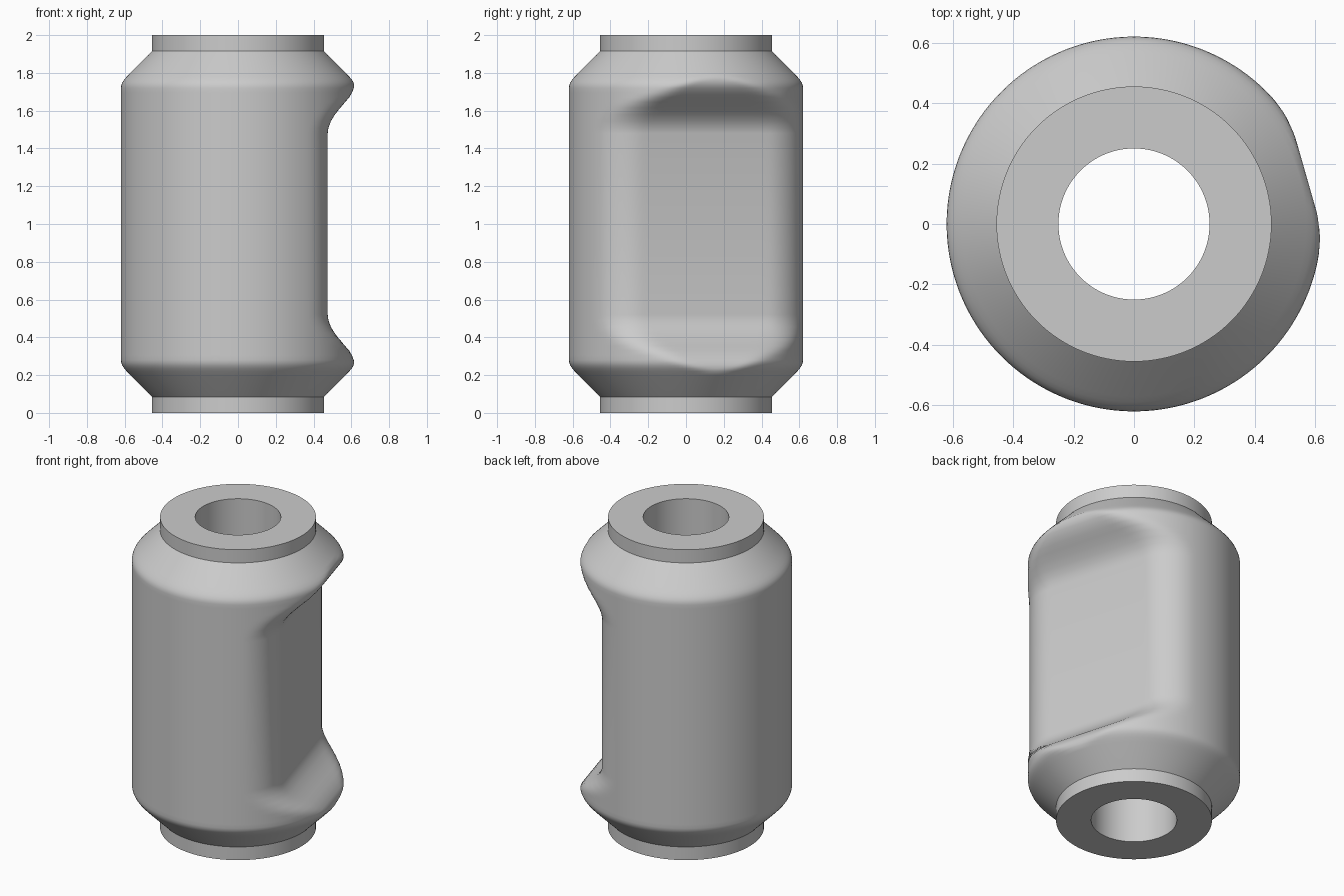
import bpy, bmesh, math

if "Cube" in bpy.data.objects:
    bpy.data.objects.remove(bpy.data.objects["Cube"], do_unlink=True)

SEGMENTS = 192
FLAT_ANGLE = math.radians(16)   # direction the flat recess faces
EDGE_ROUND = 0.25               # rounding between the flat and the barrel
BORE = 0.25

# Half profile from the middle up: height, barrel radius, distance of flat
HALF = [(0.48, 0.62, 0.385), (0.51, 0.62, 0.39), (0.545, 0.62, 0.406),
        (0.58, 0.62, 0.432), (0.615, 0.62, 0.468), (0.645, 0.62, 0.503),
        (0.67, 0.62, 0.535), (0.695, 0.62, 0.56), (0.72, 0.62, 0.58),
        (0.735, 0.618, 0.588), (0.75, 0.612, 0.592), (0.765, 0.602, 0.592),
        (0.78, 0.589, 0.589), (0.80, 0.57, 0.57), (0.915, 0.455, 0.455),
        (1.0, 0.455, 0.455), (1.0, BORE, BORE)]


def section_radius(angle, radius, flat):
    """Polar radius of a circle cut by a flat with rounded edges."""
    if flat >= radius:
        return radius
    a = abs((angle - FLAT_ANGLE + math.pi) % (2 * math.pi) - math.pi)
    cx = flat - EDGE_ROUND
    cy = math.sqrt((radius - EDGE_ROUND) ** 2 - cx ** 2)
    if a <= math.atan2(cy, flat):
        return flat / math.cos(a)
    if a >= math.atan2(cy, cx):
        return radius
    along = cx * math.cos(a) + cy * math.sin(a)
    across = cx * math.sin(a) - cy * math.cos(a)
    return along + math.sqrt(max(EDGE_ROUND ** 2 - across ** 2, 0))


# Closed profile: bottom bore edge, outside, top bore edge
profile = [(1 - u, r, f) for u, r, f in reversed(HALF)]
profile += [(1 + u, r, f) for u, r, f in HALF]

bm = bmesh.new()
rings = []
for z, radius, flat in profile:
    ring = []
    for i in range(SEGMENTS):
        a = 2 * math.pi * i / SEGMENTS
        r = section_radius(a, radius, flat)
        ring.append(bm.verts.new((r * math.cos(a), r * math.sin(a), z)))
    rings.append(ring)

# Skin the rings; the last one joins the first to form the bore
for k, low in enumerate(rings):
    high = rings[(k + 1) % len(rings)]
    for i in range(SEGMENTS):
        j = (i + 1) % SEGMENTS
        bm.faces.new((low[i], low[j], high[j], high[i]))
bmesh.ops.recalc_face_normals(bm, faces=bm.faces)

mesh = bpy.data.meshes.new("recessed_bushing")
bm.to_mesh(mesh)
bm.free()
bushing = bpy.data.objects.new("recessed_bushing", mesh)
bpy.context.collection.objects.link(bushing)

# Plain grey finish
grey = bpy.data.materials.new("light_grey")
grey.use_nodes = True
color = (0.6, 0.6, 0.6, 1)
grey.diffuse_color = color
grey.node_tree.nodes["Principled BSDF"].inputs["Base Color"].default_value = color
mesh.materials.append(grey)

bpy.ops.object.select_all(action="DESELECT")
bushing.select_set(True)
bpy.context.view_layer.objects.active = bushing
bpy.ops.object.shade_smooth_by_angle(angle=math.radians(35))
